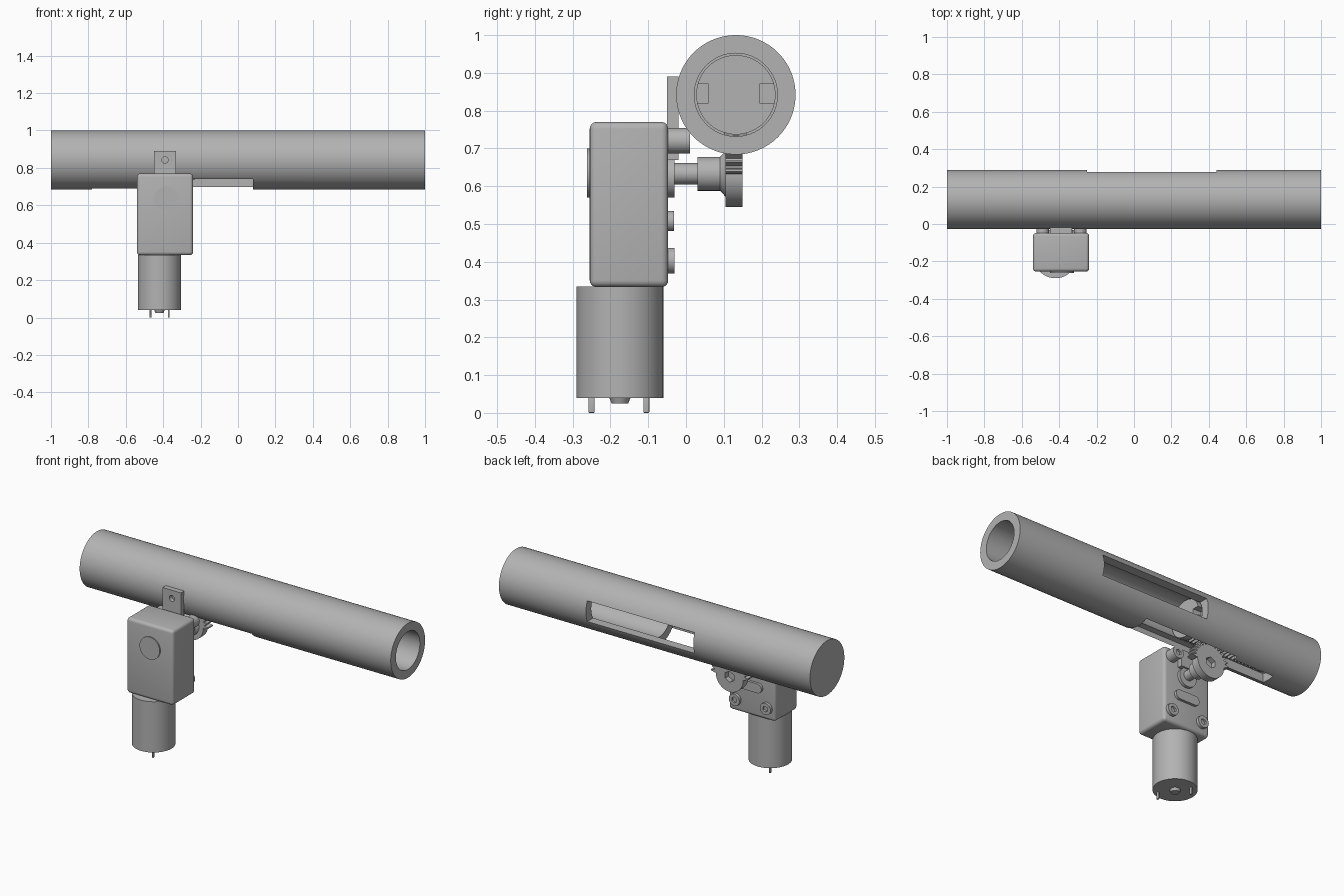
import bpy, bmesh, math
from mathutils import Matrix, Vector

if "Cube" in bpy.data.objects:
    bpy.data.objects.remove(bpy.data.objects["Cube"])

grey = bpy.data.materials.new("plain_grey")
grey.use_nodes = True
COLOUR = (0.45, 0.45, 0.45, 1)
grey.diffuse_color = COLOUR
grey.node_tree.nodes["Principled BSDF"].inputs["Base Color"].default_value = COLOUR

TURN = {"x": Matrix.Rotation(math.pi / 2, 4, "Y"),
        "y": Matrix.Rotation(-math.pi / 2, 4, "X"),
        "z": Matrix.Identity(4)}


def finish(name, bm):
    bmesh.ops.recalc_face_normals(bm, faces=bm.faces)
    mesh = bpy.data.meshes.new(name)
    bm.to_mesh(mesh)
    bm.free()
    mesh.materials.append(grey)
    ob = bpy.data.objects.new(name, mesh)
    bpy.context.collection.objects.link(ob)
    return ob


def box(name, low, high, bevel=0):
    low, high = Vector(low), Vector(high)
    bm = bmesh.new()
    bmesh.ops.create_cube(bm, size=1, matrix=Matrix.Translation((low + high) / 2)
                          @ Matrix.Diagonal((*(high - low), 1)))
    if bevel:
        bmesh.ops.bevel(bm, geom=bm.edges[:], offset=bevel, segments=4,
                        profile=0.5, affect="EDGES")
    return finish(name, bm)


def rod(name, axis, start, length, r1, r2=None, sides=40):
    """Cylinder or cone growing from start along the positive axis."""
    bm = bmesh.new()
    bmesh.ops.create_cone(bm, cap_ends=True, segments=sides, radius1=r1,
                          radius2=r1 if r2 is None else r2, depth=length,
                          matrix=Matrix.Translation(start) @ TURN[axis]
                          @ Matrix.Translation((0, 0, length / 2)))
    return finish(name, bm)


def plate_xz(name, points, y0, y1):
    """Outline in x and z, extruded along y."""
    bm = bmesh.new()
    face = bm.faces.new([bm.verts.new((x, y0, z)) for x, z in points])
    ext = bmesh.ops.extrude_face_region(bm, geom=[face])
    bmesh.ops.translate(bm, vec=(0, y1 - y0, 0),
                        verts=[v for v in ext["geom"] if isinstance(v, bmesh.types.BMVert)])
    return finish(name, bm)


def combine(ob, others, operation="DIFFERENCE"):
    for other in others:
        mod = ob.modifiers.new("cut", "BOOLEAN")
        mod.object, mod.operation, mod.solver = other, operation, "EXACT"
        bpy.context.view_layer.objects.active = ob
        bpy.ops.object.modifier_apply(modifier=mod.name)
        bpy.data.objects.remove(other)
    return ob


CY, CZ = 0.132, 0.842          # tube axis
GX, GZ = -0.385, 0.633         # gear axis

# Tube, open at one end, with rear and lower slots
tube = rod("barrel_tube", "x", (-1, CY, CZ), 2, 0.158, sides=96)
combine(tube, [
    rod("bore", "x", (-0.95, CY, CZ), 2.1, 0.11, sides=96),
    box("rear_slot", (-0.25, CY + 0.05, CZ - 0.06), (0.44, 0.4, CZ + 0.06)),
    box("lower_slot", (-0.52, 0.012, 0.6), (0.08, 0.195, 0.77)),
    box("narrow_slot", (-0.78, CY - 0.04, 0.6), (-0.5, CY + 0.04, 0.77)),
])

# Piston with side notches and a flat for the rack
piston = rod("piston", "x", (-0.78, CY, CZ), 0.55, 0.105, sides=64)
combine(piston, [
    box("notch_front", (-0.28, 0, 0.82), (-0.2, 0.06, 0.87)),
    box("notch_rear", (-0.28, 0.195, 0.82), (-0.2, 0.26, 0.87)),
    box("flat", (-0.74, 0, 0.7), (-0.27, 0.3, 0.755)),
])
rack = [(-0.27, 0.77), (-0.74, 0.77)]
PITCH = 0.0235
for i in range(20):
    x = -0.74 + i * PITCH
    rack += [(x, 0.755), (x + PITCH * 0.3, 0.733),
             (x + PITCH * 0.5, 0.733), (x + PITCH * 0.8, 0.755)]
plate_xz("rack", rack, 0.1, 0.16)

# Part-toothed gear: teeth on the upper side, plain below
outline = []
TEETH = 15
for i in range(TEETH):
    for part, r in ((0, 0.098), (0.25, 0.119), (0.5, 0.119), (0.75, 0.098)):
        a = math.pi * (i + part) / TEETH
        outline.append((GX + r * math.cos(a), GZ + r * math.sin(a)))
for i in range(33):
    a = math.pi * (1 + i / 32)
    outline.append((GX + 0.088 * math.cos(a), GZ + 0.088 * math.sin(a)))
gear = plate_xz("sector_gear", outline, 0.105, 0.15)
combine(gear, [rod("hex_hole", "y", (GX, 0.12, GZ), 0.1, 0.032, sides=6)])
rod("gear_flare", "y", (GX, 0.09, GZ), 0.016, 0.045, 0.062)
rod("gear_hub", "y", (GX, 0.03, GZ), 0.076, 0.045)
rod("drive_shaft", "y", (GX, -0.05, GZ), 0.1, 0.028)
rod("shaft_boss", "y", (GX, -0.05, 0.625), 0.02, 0.055)

# Gearbox with rounded edges
box("gearbox", (-0.54, -0.255, 0.333), (-0.24, -0.047, 0.77), 0.018)
rod("front_cover", "y", (GX, -0.262, 0.635), 0.02, 0.065)

# Mounting tab with a hole
tab = box("mounting_tab", (-0.45, -0.05, 0.67), (-0.332, -0.02, 0.89))
combine(tab, [rod("tab_hole", "y", (-0.39, -0.1, 0.842), 0.2, 0.017)])

# Screws on the rear of the gearbox
for side, x in (("left", -0.288), ("right", -0.488)):
    for row, z, tip in (("lower", 0.403, -0.03), ("upper", 0.72, 0.01)):
        screw = rod(f"{row}_{side}_screw", "y", (x, -0.06, z), tip + 0.06, 0.034)
        combine(screw, [rod("socket", "y", (x, tip - 0.012, z), 0.05, 0.017, sides=6)])

# Raised oblong pad
pad = [(GX + s * 0.05 + 0.027 * math.cos(a), 0.508 + 0.027 * math.sin(a))
       for s, turn in ((1, -0.5), (-1, 0.5))
       for a in [math.pi * (turn + i / 10) for i in range(11)]]
plate_xz("oblong_pad", pad, -0.055, -0.032)

# Motor can, end boss and terminals
MX, MY = -0.42, -0.175
can = rod("motor_can", "z", (MX, MY, 0.04), 0.295, 0.115, sides=64)
rod("motor_end_boss", "z", (MX, MY, 0.025), 0.02, 0.022, 0.03)
for name, x, y in (("front", -0.37, -0.25), ("rear", -0.468, -0.105)):
    box(f"{name}_terminal", (x - 0.005, y - 0.008, 0), (x + 0.005, y + 0.008, 0.05), 0.003)

# Smooth shading with sharp edges kept
bpy.ops.object.select_all(action="DESELECT")
for ob in bpy.context.collection.objects:
    if ob.type == "MESH":
        ob.select_set(True)
        bpy.context.view_layer.objects.active = ob
bpy.ops.object.shade_smooth_by_angle(angle=math.radians(30))
